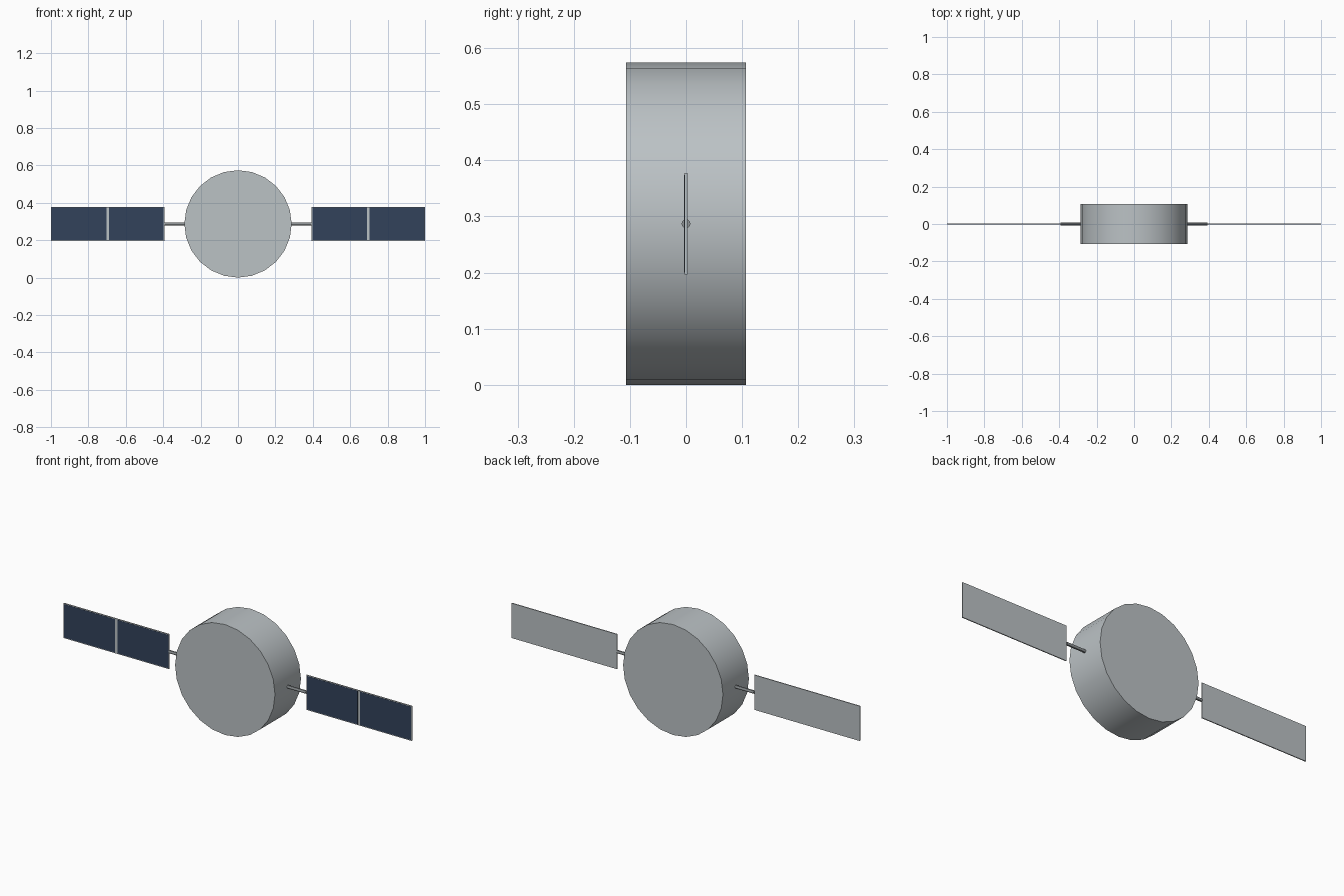
import bpy
import math

cube = bpy.data.objects.get("Cube")
if cube:
    bpy.data.objects.remove(cube, do_unlink=True)


def material(name, rgb):
    m = bpy.data.materials.new(name)
    m.use_nodes = True
    m.diffuse_color = (*rgb, 1)
    m.node_tree.nodes["Principled BSDF"].inputs["Base Color"].default_value = (*rgb, 1)
    return m


silver = material("silver_grey", (0.50, 0.54, 0.56))
steel = material("steel_grey", (0.27, 0.29, 0.30))
navy = material("navy_cells", (0.032, 0.055, 0.105))

RADIUS = 0.287
DEPTH = 0.213
PANEL_IN, PANEL_OUT = 0.394, 1.0
PANEL_H = 0.181
PANEL_T = 0.005


def cylinder(name, radius, length, sides, loc, rot, mat):
    bpy.ops.mesh.primitive_cylinder_add(vertices=sides, radius=radius, depth=length,
                                        location=loc, rotation=rot)
    ob = bpy.context.object
    ob.name = name
    ob.data.materials.append(mat)
    bpy.ops.object.shade_smooth_by_angle(angle=math.radians(30))
    return ob


def box(name, size, loc, mat):
    bpy.ops.mesh.primitive_cube_add(size=1, location=loc)
    ob = bpy.context.object
    ob.name = name
    ob.scale = size
    bpy.ops.object.transform_apply(location=False, rotation=False, scale=True)
    ob.data.materials.append(mat)
    return ob


# Drum body, its axis running front to back
cylinder("drum_body", RADIUS, DEPTH, 24, (0, 0, RADIUS), (math.pi / 2, 0, 0), silver)

# Mirrored wings: boom, backing panel and two solar cell plates
panel_w = PANEL_OUT - PANEL_IN
panel_x = (PANEL_IN + PANEL_OUT) / 2
rim, gap = 0.004, 0.014
cell_w = (panel_w - gap) / 2 - rim
boom_in = RADIUS - 0.03
for side, s in (("left", 1), ("right", -1)):
    cylinder(side + "_boom", 0.008, PANEL_IN - boom_in, 12,
             (s * (PANEL_IN + boom_in) / 2, 0, RADIUS), (0, math.pi / 2, 0), steel)
    box(side + "_panel", (panel_w, PANEL_T, PANEL_H), (s * panel_x, 0, RADIUS), silver)
    for part, d in (("inner", -1), ("outer", 1)):
        x = panel_x + d * (gap + cell_w) / 2
        box(f"{side}_{part}_cells", (cell_w, 0.001, PANEL_H - 2 * rim),
            (s * x, -PANEL_T / 2 - 0.0003, RADIUS), navy)
